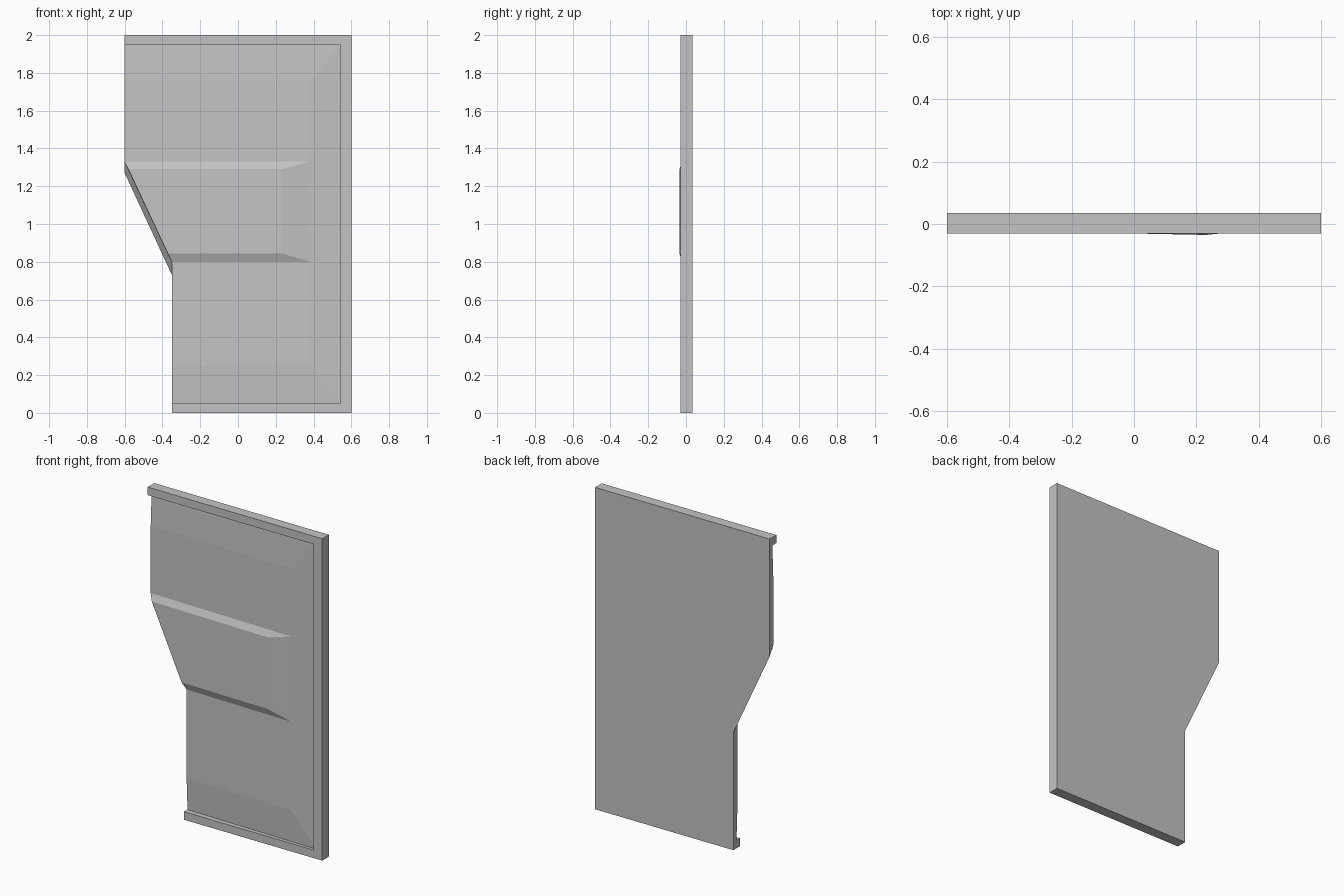
import bpy, bmesh

if "Cube" in bpy.data.objects:
    bpy.data.objects.remove(bpy.data.objects["Cube"])

FRONT, BACK = -0.03, 0.035

mat = bpy.data.materials.new("plain grey")
mat.diffuse_color = (0.55, 0.55, 0.55, 1.0)
mat.use_nodes = True
mat.node_tree.nodes["Principled BSDF"].inputs["Base Color"].default_value = mat.diffuse_color

# Named corner points (x, y, z)
pts = {
    # rear outline
    "b1": (-0.6, BACK, 2), "b2": (0.6, BACK, 2), "b3": (0.6, BACK, 0),
    "b4": (-0.35, BACK, 0), "b5": (-0.35, BACK, 0.73), "b6": (-0.6, BACK, 1.27),
    # frame front: outer and inner edge
    "f1": (-0.6, FRONT, 2), "f2": (0.6, FRONT, 2), "f3": (0.6, FRONT, 0), "f4": (-0.35, FRONT, 0),
    "i1": (-0.6, FRONT, 1.95), "i2": (0.54, FRONT, 1.95),
    "i3": (0.54, FRONT, 0.05), "i4": (-0.35, FRONT, 0.05),
    # recessed panel edge
    "A": (-0.6, 0.009, 1.95), "B": (0.54, -0.012, 1.95),
    "C": (0.54, -0.012, 0.05), "D": (-0.35, 0.004, 0.05),
    # gently raised field of the panel
    "E": (-0.6, 0.0, 1.75), "F": (0.38, -0.02, 1.75),
    "G": (0.38, -0.02, 0.25), "H": (-0.35, -0.005, 0.25),
    # foot and top of the middle rib
    "I": (-0.6, 0.0, 1.33), "J": (0.38, -0.02, 1.33),
    "K": (0.38, -0.02, 0.8), "L": (-0.35, -0.005, 0.8),
    "M": (-0.58, -0.018, 1.29), "N": (0.23, -0.035, 1.29),
    "O": (0.23, -0.035, 0.845), "P": (-0.372, -0.023, 0.845),
}

faces = [
    "b1 b2 b3 b4 b5 b6",                                             # rear
    "f1 f2 f3 f4 i4 i3 i2 i1",                                       # frame front
    "f1 f2 b2 b1", "f2 f3 b3 b2", "f3 f4 b4 b3",                     # outer rim
    "i1 i2 B A", "i2 i3 C B", "i3 i4 D C",                           # step into recess
    "A B F E", "B C G K J F", "C D H G", "E F J I", "L K G H",       # panel
    "I J N M", "J K O N", "K L P O", "M N O P",                      # middle rib
    "f1 b1 b6 I E A i1", "f4 i4 D H L b5 b4", "b6 b5 L I", "I L P M",  # open left edge
]

bm = bmesh.new()
v = {k: bm.verts.new(p) for k, p in pts.items()}
for f in faces:
    bm.faces.new([v[k] for k in f.split()])
bmesh.ops.recalc_face_normals(bm, faces=bm.faces[:])
# triangulate concave outlines cleanly
bmesh.ops.triangulate(bm, faces=[f for f in bm.faces if len(f.verts) > 4])
me = bpy.data.meshes.new("door_panel")
bm.to_mesh(me)
bm.free()
me.materials.append(mat)
bpy.context.collection.objects.link(bpy.data.objects.new("door_panel", me))
